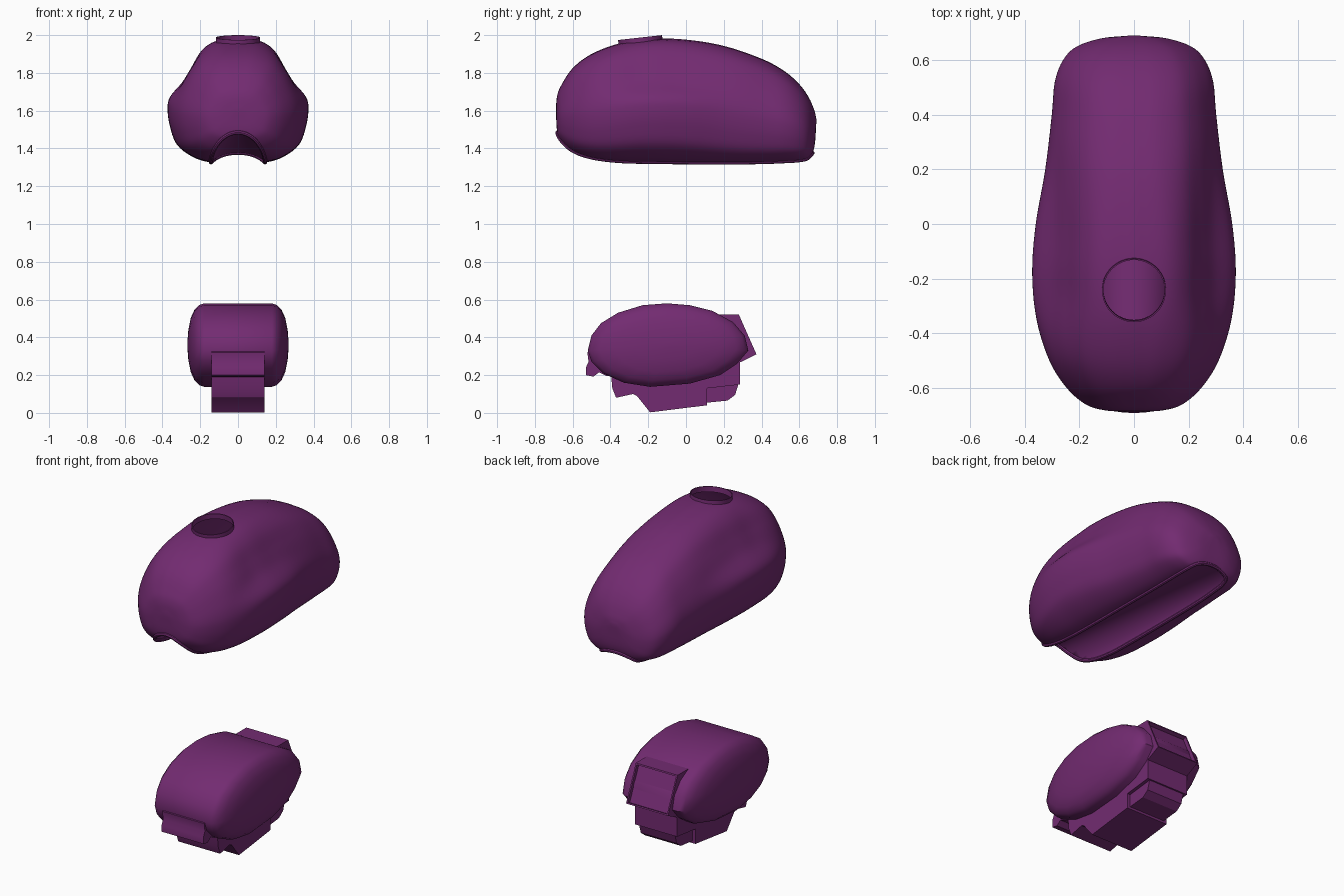
import bpy, bmesh, math
from mathutils import Vector, Matrix

if "Cube" in bpy.data.objects:
    bpy.data.objects.remove(bpy.data.objects["Cube"])

paint = bpy.data.materials.new("purple_paint")
paint.diffuse_color = (0.17, 0.024, 0.165, 1)
paint.use_nodes = True
paint.node_tree.nodes["Principled BSDF"].inputs["Base Color"].default_value = paint.diffuse_color


def spline(pts, n):
    """Catmull-Rom resampling of any list of tuples, n steps per span."""
    p = [Vector(a) for a in pts]
    p = [2 * p[0] - p[1]] + p + [2 * p[-1] - p[-2]]
    out = []
    for i in range(1, len(p) - 2):
        a, b, c, d = p[i - 1:i + 3]
        for k in range(n):
            t = k / n
            out.append(0.5 * (2 * b + (c - a) * t + (2 * a - 5 * b + 4 * c - d) * t * t
                              + (3 * b - a - 3 * c + d) * t ** 3))
    return out + [p[-2]]


def smoothstep(a, b, x):
    f = min(1, max(0, (x - a) / (b - a)))
    return f * f * (3 - 2 * f)


def activate(ob):
    bpy.ops.object.select_all(action='DESELECT')
    ob.select_set(True)
    bpy.context.view_layer.objects.active = ob


def finish(name, bm, angle=35):
    bmesh.ops.recalc_face_normals(bm, faces=bm.faces[:])
    me = bpy.data.meshes.new(name)
    bm.to_mesh(me)
    bm.free()
    ob = bpy.data.objects.new(name, me)
    bpy.context.collection.objects.link(ob)
    me.materials.append(paint)
    activate(ob)
    bpy.ops.object.shade_smooth_by_angle(angle=math.radians(angle))
    return ob


def loft(rings):
    """Skin closed rings of equal length and cap both ends."""
    bm = bmesh.new()
    rows = [[bm.verts.new(p) for p in r] for r in rings]
    n = len(rows[0])
    for a, b in zip(rows, rows[1:]):
        for i in range(n):
            j = (i + 1) % n
            bm.faces.new((a[i], a[j], b[j], b[i]))
    bm.faces.new(rows[0])
    bm.faces.new(rows[-1][::-1])
    return bm


def prism(profile, hw):
    """Side profile (y, z) extruded across x."""
    return loft([[(x, y, z) for y, z in profile] for x in (-hw, hw)])


def cut(ob, cutter):
    cutter.hide_render = True
    m = ob.modifiers.new("cut", 'BOOLEAN')
    m.object, m.operation, m.solver = cutter, 'DIFFERENCE', 'EXACT'
    activate(ob)
    bpy.ops.object.modifier_move_to_index(modifier=m.name, index=0)
    bpy.ops.object.modifier_apply(modifier=m.name)
    bpy.data.objects.remove(cutter)


# Tank body: stations are (y, top, bottom, half width)
stations = [(-.689, 1.615, 1.595, .02), (-.682, 1.68, 1.49, .11), (-.66, 1.735, 1.44, .178),
            (-.6, 1.825, 1.385, .247), (-.5, 1.9, 1.35, .31), (-.35, 1.957, 1.33, .357),
            (-.18, 1.981, 1.325, .373), (0, 1.976, 1.323, .36), (.2, 1.943, 1.323, .325),
            (.4, 1.875, 1.325, .301), (.52, 1.81, 1.33, .29), (.6, 1.74, 1.335, .26),
            (.65, 1.67, 1.35, .21), (.68, 1.6, 1.41, .12), (.69, 1.555, 1.535, .02)]
# Half sections: pinched shoulder in the middle, plainer towards both ends
mid_sec = spline([(0, 1), (.32, .978), (.52, .9), (.67, .76), (.79, .65), (.965, .53),
                  (1, .43), (.965, .29), (.86, .14), (.6, .035), (.3, 0), (0, 0)], 5)
end_sec = spline([(0, 1), (.3, .985), (.57, .92), (.76, .8), (.9, .65), (.98, .52),
                  (1, .4), (.96, .25), (.85, .11), (.6, .02), (.3, 0), (0, 0)], 5)
rings = []
for y, top, bot, w in spline(stations, 5):
    f = max(smoothstep(-.1, .35, y), smoothstep(.22, .52, -y))
    half = [a.lerp(b, f) for a, b in zip(mid_sec, end_sec)]
    pts = [(p.x * w, y, bot + p.y * (top - bot)) for p in half]
    rings.append(pts + [(-x, yy, z) for x, yy, z in pts[-2:0:-1]])
tank = finish("tank_body", loft(rings))


# Frame tunnel under the tank, lower at the rear
def tunnel_top(y):
    return 1.43 - .08 * y


tunnel = []
for k in range(33):
    y = -.8 + k * .05
    arch = [(.147 * math.cos(math.pi * i / 32), y,
             1.3 + (tunnel_top(y) - 1.3) * math.sin(math.pi * i / 32)) for i in range(33)]
    tunnel.append([(.147, y, 1.2)] + arch + [(-.147, y, 1.2)])
cut(tank, finish("tunnel_cutter", loft(tunnel)))


# Rolled lip along the sharp edge of the tunnel opening
def on_arch(v):
    x, y, z = v.co
    return abs((x / .147) ** 2 + ((z - 1.3) / (tunnel_top(y) - 1.3)) ** 2 - 1) < .03


bm = bmesh.new()
bm.from_mesh(tank.data)
rim = [e for e in bm.edges if len(e.link_faces) == 2 and all(map(on_arch, e.verts))
       and e.calc_face_angle() > .6]
me = bpy.data.meshes.new("tunnel_lip")
ids = {v: i for i, v in enumerate({v for e in rim for v in e.verts})}
me.from_pydata([v.co[:] for v in ids], [[ids[v] for v in e.verts] for e in rim], [])
bm.free()
lip = bpy.data.objects.new("tunnel_lip", me)
bpy.context.collection.objects.link(lip)
activate(lip)
bpy.ops.object.convert(target='CURVE')
lip = bpy.context.object
lip.data.bevel_depth = .011
lip.data.bevel_resolution = 2
lip.data.materials.clear()
lip.data.materials.append(paint)

# Filler hole, opened into the hollow tank
tilt = Matrix.Translation((0, -.243, 1.985)) @ Matrix.Rotation(.11, 4, 'X')
bm = bmesh.new()
bmesh.ops.create_cone(bm, cap_ends=True, segments=48, radius1=.112, radius2=.112, depth=.3, matrix=tilt)
cut(tank, finish("filler_cutter", bm))
bm = bmesh.new()
bm.from_mesh(tank.data)
inv = tilt.inverted()
inside = []
for f in bm.faces:
    c = inv @ f.calc_center_median()
    if c.z > -.2 and c.xy.length < .1122:
        inside.append(f)
bmesh.ops.delete(bm, geom=inside, context='FACES')
bm.to_mesh(tank.data)
bm.free()

# Filler collar
bm = bmesh.new()
loops = []
for r, z in ((.117, -.025), (.117, .002), (.112, .002), (.112, -.03)):
    loops.append([bm.verts.new(tilt @ Vector((r * math.cos(a), r * math.sin(a), z)))
                  for a in (math.tau * i / 48 for i in range(48))])
for a, b in zip(loops, loops[1:]):
    for i in range(48):
        j = (i + 1) % 48
        bm.faces.new((a[i], a[j], b[j], b[i]))
finish("filler_collar", bm)

# Engine housing: oval drum with domed sides
oval = [(-.52, .33), (-.5, .41), (-.45, .475), (-.36, .53), (-.23, .57), (-.1, .58), (.02, .57),
        (.14, .54), (.25, .48), (.31, .41), (.33, .33), (.27, .26), (.18, .2), (.02, .155),
        (-.19, .138), (-.33, .16), (-.44, .21), (-.5, .27)]
dome = [(.18, 1), (.205, .96), (.23, .85), (.25, .65), (.263, .36), (.268, .06)]
steps = [(-x, s) for x, s in dome[::-1]] + dome
finish("engine_housing", loft([[(x, -.097 + (y + .097) * s, .36 + (z - .36) * s)
                                for y, z in oval] for x, s in steps]), 40)

# Lower casing, front hook and sump
finish("lower_casing", prism([(-.4, .24), (-.39, .13), (-.37, .08), (-.28, .1), (-.26, .09),
                              (-.19, .003), (.11, .04), (.11, .13), (.285, .15), (.285, .3),
                              (0, .3)], .14), 25)
finish("front_hook", prism([(-.5, .34), (-.522, .32), (-.516, .27), (-.53, .24), (-.53, .2),
                            (-.49, .192), (-.46, .215), (-.42, .195), (-.38, .2),
                            (-.38, .34)], .14), 40)
finish("sump", prism([(.1, .053), (.22, .065), (.26, .095), (.28, .16), (.1, .16)], .12), 25)

# Rear outlet with recessed mouth
bm = prism([(.1, .52), (.28, .52), (.373, .31), (.25, .25), (.1, .25)], .14)
bmesh.ops.recalc_face_normals(bm, faces=bm.faces[:])
mouth = max(bm.faces, key=lambda f: f.calc_center_median().y)
bmesh.ops.inset_region(bm, faces=[mouth], thickness=.012)
back = -mouth.normal * .022
floor = bmesh.ops.extrude_discrete_faces(bm, faces=[mouth])["faces"][0]
bmesh.ops.translate(bm, verts=floor.verts[:], vec=back)
finish("rear_outlet", bm, 25)
